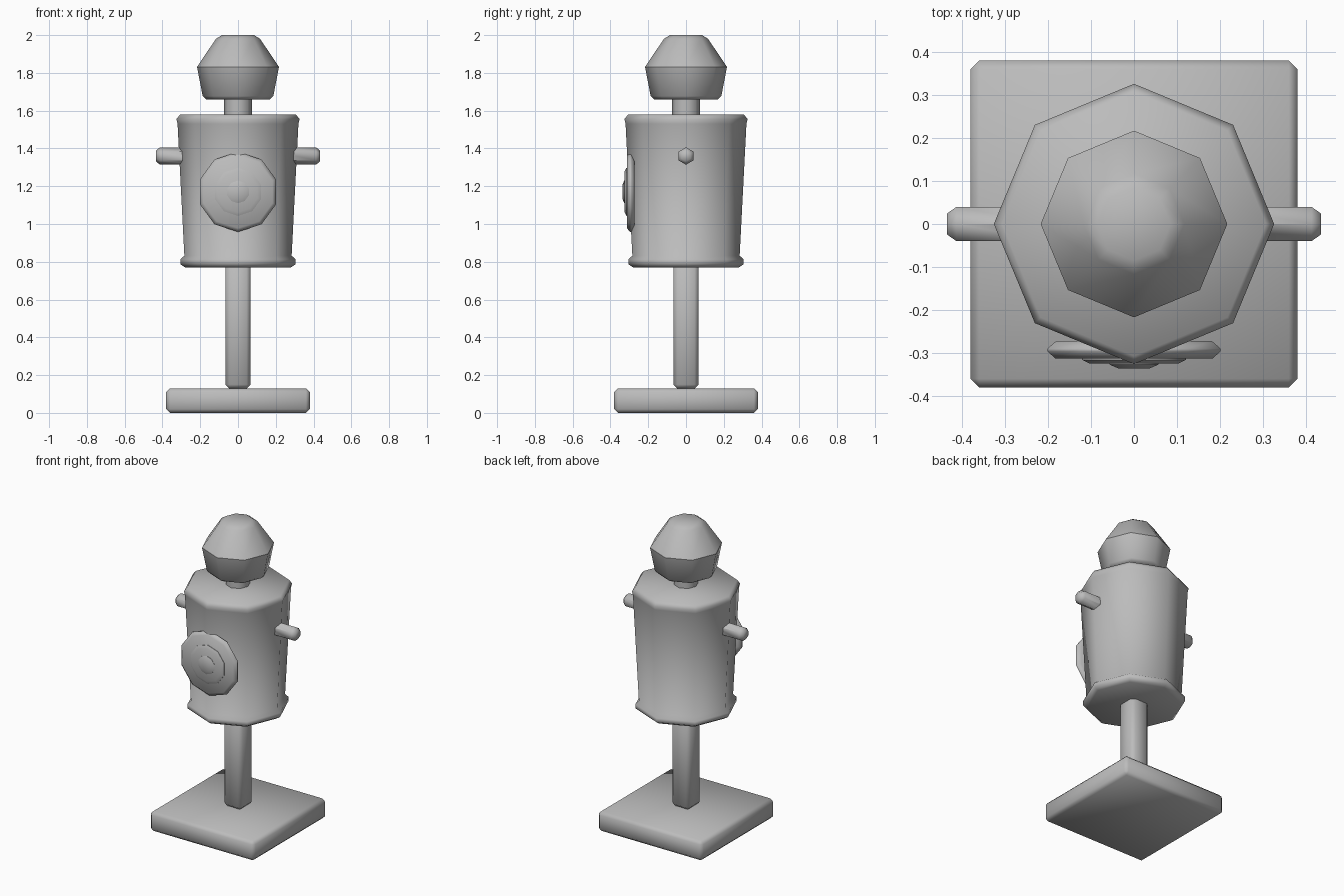
import bpy, bmesh
from math import pi, radians, cos, sin
from mathutils import Matrix

default = bpy.data.objects.get("Cube")
if default:
    bpy.data.objects.remove(default)

grey = bpy.data.materials.new("plain_grey")
grey.use_nodes = True
grey.diffuse_color = (0.5, 0.5, 0.5, 1)
grey.node_tree.nodes["Principled BSDF"].inputs["Base Color"].default_value = (0.5, 0.5, 0.5, 1)


def finish(name, bm, matrix=Matrix(), limit=55, ridge=None):
    """Smooth the soft edges, keep hard ones (and an optional ridge height) sharp."""
    bmesh.ops.recalc_face_normals(bm, faces=bm.faces)
    for f in bm.faces:
        f.smooth = True
    for e in bm.edges:
        on_ridge = ridge is not None and all(abs(v.co.z - ridge) < 0.001 for v in e.verts)
        e.smooth = e.calc_face_angle(0) < radians(limit) and not on_ridge
    bm.transform(matrix)
    mesh = bpy.data.meshes.new(name)
    bm.to_mesh(mesh)
    bm.free()
    mesh.materials.append(grey)
    ob = bpy.data.objects.new(name, mesh)
    bpy.context.collection.objects.link(ob)
    return ob


def turned(name, profile, sides, matrix=Matrix(), ridge=None):
    """Low-poly solid turned about z from (radius, height) pairs."""
    bm = bmesh.new()
    rings = []
    for r, z in profile:
        rings.append([bm.verts.new((r * cos(2 * pi * i / sides), r * sin(2 * pi * i / sides), z))
                      for i in range(sides)])
    for a, b in zip(rings, rings[1:]):
        for i in range(sides):
            j = (i + 1) % sides
            bm.faces.new((a[i], a[j], b[j], b[i]))
    bm.faces.new(rings[0][::-1])
    bm.faces.new(rings[-1])
    return finish(name, bm, matrix, ridge=ridge)


def block(name, width, bottom, top, bevel):
    """Square block with chamfered edges."""
    bm = bmesh.new()
    size = Matrix.Diagonal((width, width, top - bottom, 1))
    bmesh.ops.create_cube(bm, size=1, matrix=Matrix.Translation((0, 0, (bottom + top) / 2)) @ size)
    bmesh.ops.bevel(bm, geom=bm.edges[:], offset=bevel, segments=1, affect='EDGES')
    return finish(name, bm)


# Stand
block("base", 0.76, 0, 0.13, 0.02)
block("post", 0.134, 0.128, 0.82, 0.022)

# Body with rolled lower hem and upper rim
turned("torso", [(0.28, 0.77), (0.305, 0.787), (0.305, 0.813), (0.284, 0.832),
                 (0.32, 1.53), (0.326, 1.555), (0.307, 1.58)], 8)
turned("neck", [(0.073, 1.55), (0.073, 1.69)], 8)
turned("head", [(0.168, 1.66), (0.187, 1.677), (0.217, 1.832),
                (0.117, 1.98), (0.085, 2.0)], 8, ridge=1.832)

# Peg arms
for side, x in (("left", 1), ("right", -1)):
    turned(side + "_arm", [(0.046, 0.2), (0.046, 0.413), (0.028, 0.435)], 6,
           Matrix.Translation((0, 0, 1.36)) @ Matrix.Rotation(x * pi / 2, 4, 'Y')
           @ Matrix.Rotation(0, 4, 'Z'))

# Stepped ten-sided target on the chest, heights measured outwards to the front
facing = (Matrix.Translation((0, 0, 1.17)) @ Matrix.Rotation(pi / 2, 4, 'X')
          @ Matrix.Rotation(pi / 2, 4, 'Z'))
turned("target_disc", [(0.19, 0.272), (0.212, 0.29), (0.212, 0.296), (0.192, 0.313)], 10, facing)
turned("target_ring", [(0.127, 0.30), (0.127, 0.316), (0.108, 0.325)], 10, facing)
turned("target_boss", [(0.06, 0.31), (0.06, 0.327), (0.038, 0.336)], 10, facing)
